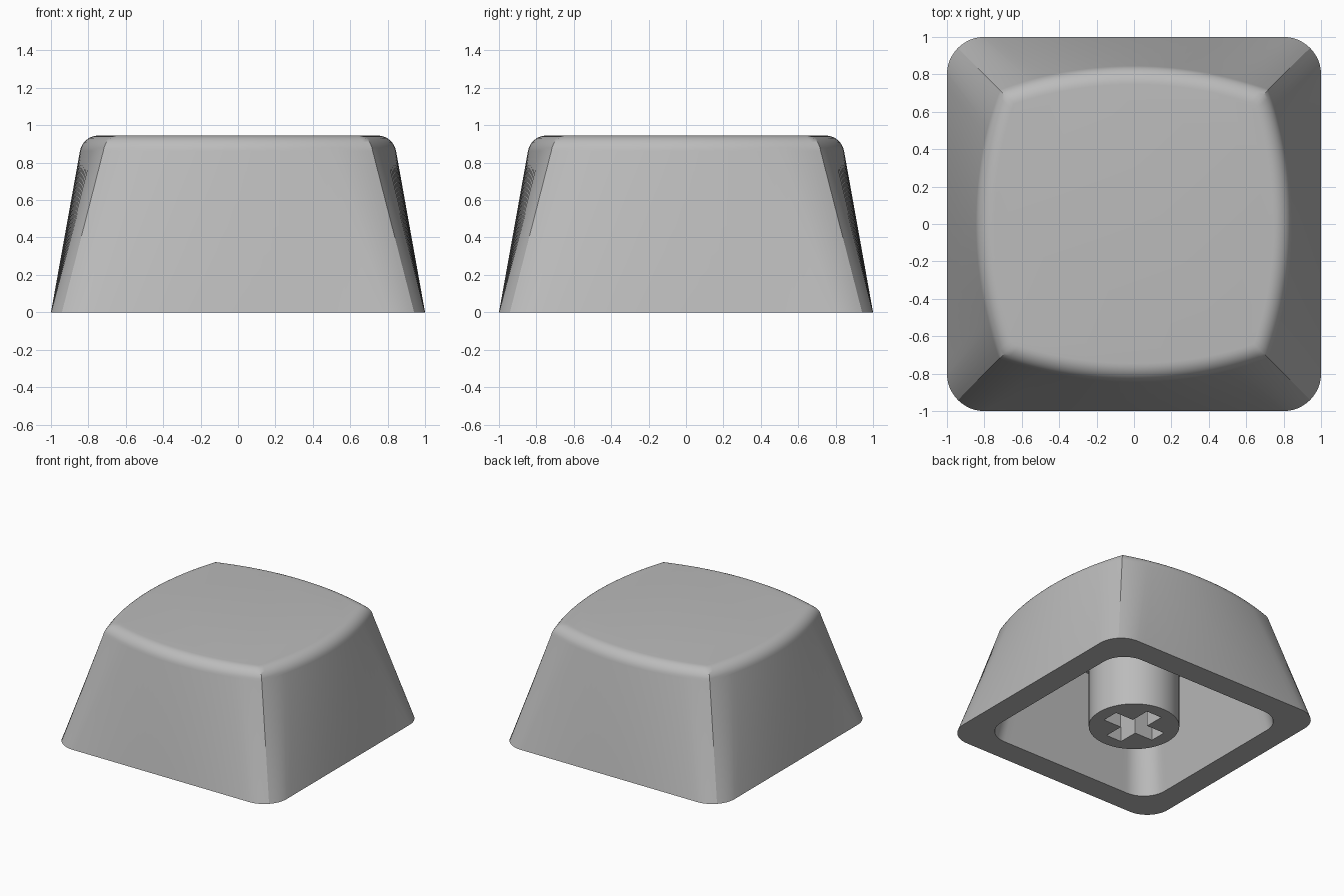
import bpy, bmesh, math

if "Cube" in bpy.data.objects:
    bpy.data.objects.remove(bpy.data.objects["Cube"])

HEIGHT, CEILING = 0.945, 0.79
STRAIGHT, CORNER, ARC = 12, 6, 0.72    # samples per half side; share of top arc over the straight edge

gray = bpy.data.materials.new("plain gray")
gray.diffuse_color = (0.5, 0.5, 0.5, 1)
gray.use_nodes = True
gray.node_tree.nodes["Principled BSDF"].inputs["Base Color"].default_value = gray.diffuse_color


def four_sides(half):
    """Repeat a right-hand half side, given as (x, -y) from its middle to the corner, all round."""
    side = [(-x, -y) for x, y in half[:0:-1]] + [(x, -y) for x, y in half[:-1]]
    ring = []
    for k in range(4):
        c, s = [(1, 0), (0, 1), (-1, 0), (0, -1)][k]
        ring += [(x * c - y * s, x * s + y * c) for x, y in side]
    return ring


def rounded_square(a, r):
    half = [((a - r) * i / STRAIGHT, a) for i in range(STRAIGHT)]
    for i in range(CORNER + 1):
        t = math.pi / 4 * i / CORNER
        half.append((a - r + r * math.sin(t), a - r + r * math.cos(t)))
    return four_sides(half)


def bulged_square(inset):
    """Square with bowed sides that meet in mitred corners."""
    radius, c = 2.136 - inset, 2.136 - 0.845
    corner = (-c + math.sqrt(2 * radius ** 2 - c * c)) / 2
    end = math.asin(corner / radius)
    share = [ARC * i / STRAIGHT for i in range(STRAIGHT)]
    share += [ARC + (1 - ARC) * i / CORNER for i in range(CORNER + 1)]
    return four_sides([(radius * math.sin(end * t), radius * math.cos(end * t) - c) for t in share])


def finish(obj):
    obj.data.materials.clear()
    obj.data.materials.append(gray)
    bpy.ops.object.select_all(action='DESELECT')
    obj.select_set(True)
    bpy.context.view_layer.objects.active = obj
    bpy.ops.object.shade_smooth_by_angle(angle=math.radians(30))


# Shell: cavity ceiling, cavity wall, bottom rim, sloped sides, rounded top edge, flat top
rings = [(rounded_square(0.66, 0.17), CEILING),
         (rounded_square(0.80, 0.20), 0),
         (rounded_square(1.00, 0.20), 0)]
fillet = 0.1
for i in range(9):
    phi = math.radians(10 + 80 * i / 8)
    inset = fillet * (math.cos(math.radians(10)) - math.cos(phi))
    rings.append((bulged_square(inset), HEIGHT - fillet * (1 - math.sin(phi))))

bm = bmesh.new()
loops = [[bm.verts.new((x, y, z)) for x, y in ring] for ring, z in rings]
for low, high in zip(loops, loops[1:]):
    n = len(low)
    for i in range(n):
        j = (i + 1) % n
        bm.faces.new((low[i], low[j], high[j], high[i]))
bm.faces.new(loops[0][::-1])
bm.faces.new(loops[-1])
bmesh.ops.recalc_face_normals(bm, faces=bm.faces)
mesh = bpy.data.meshes.new("shell")
bm.to_mesh(mesh)
bm.free()
shell = bpy.data.objects.new("shell", mesh)
bpy.context.collection.objects.link(shell)
finish(shell)

# Stem: round post with a cross-shaped socket, extruded from a flat profile
L, W = 0.235, 0.07
circle = [(0.34 * math.cos(math.tau * i / 64), 0.34 * math.sin(math.tau * i / 64)) for i in range(64)]
cross = []
for c, s in [(1, 0), (0, 1), (-1, 0), (0, -1)]:
    cross += [(x * c - y * s, x * s + y * c) for x, y in [(L, -W), (L, W), (W, W)]]
curve = bpy.data.curves.new("stem", 'CURVE')
curve.dimensions = '2D'
curve.fill_mode = 'BOTH'
curve.extrude = CEILING / 2
for points in (circle, cross):
    spline = curve.splines.new('POLY')
    spline.points.add(len(points) - 1)
    for p, (x, y) in zip(spline.points, points):
        p.co = (x, y, 0, 1)
    spline.use_cyclic_u = True
stem = bpy.data.objects.new("stem", curve)
stem.location.z = CEILING / 2
bpy.context.collection.objects.link(stem)
bpy.ops.object.select_all(action='DESELECT')
stem.select_set(True)
bpy.context.view_layer.objects.active = stem
bpy.ops.object.convert(target='MESH')
stem = bpy.context.view_layer.objects.active
bm = bmesh.new()
bm.from_mesh(stem.data)
bmesh.ops.remove_doubles(bm, verts=bm.verts, dist=0.0001)
bmesh.ops.recalc_face_normals(bm, faces=bm.faces)
bm.to_mesh(stem.data)
bm.free()
finish(stem)
